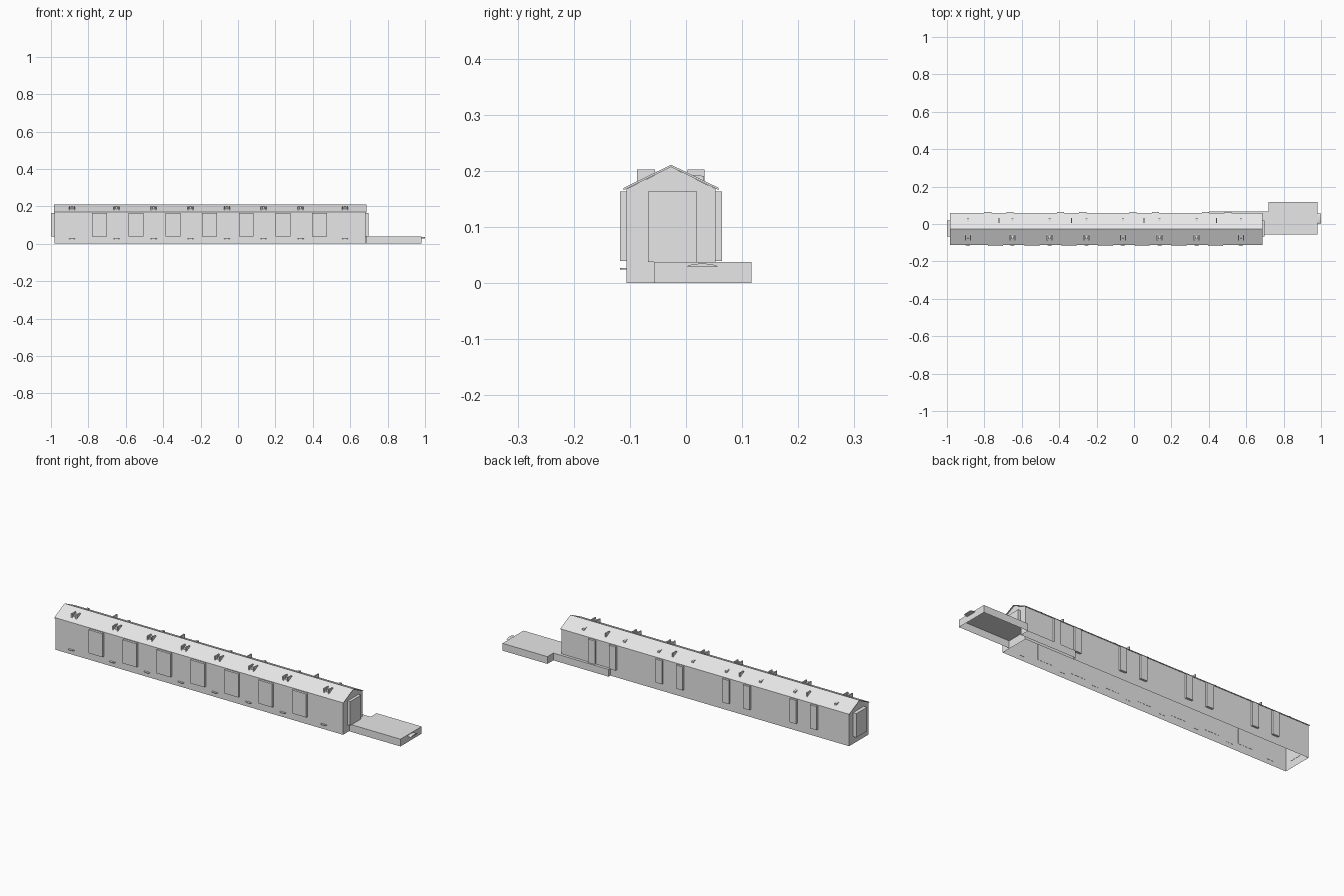
import bpy, bmesh, math

if "Cube" in bpy.data.objects:
    bpy.data.objects.remove(bpy.data.objects["Cube"])

grey = bpy.data.materials.new("plain grey")
grey.diffuse_color = (0.8, 0.8, 0.8, 1)
grey.use_nodes = True
grey.node_tree.nodes["Principled BSDF"].inputs["Base Color"].default_value = grey.diffuse_color


def prism(name, pts, axis, a, b, skip=()):
    """Extrude a 2D outline along an axis; skip holds edge or cap ids left open."""
    def place(p, d):
        return {"x": (d, p[0], p[1]), "y": (p[0], d, p[1]), "z": (p[0], p[1], d)}[axis]
    bm = bmesh.new()
    lo = [bm.verts.new(place(p, a)) for p in pts]
    hi = [bm.verts.new(place(p, b)) for p in pts]
    n = len(pts)
    for i in range(n):
        if i not in skip:
            j = (i + 1) % n
            bm.faces.new((lo[i], lo[j], hi[j], hi[i]))
    if "lo" not in skip:
        bm.faces.new(lo[::-1])
    if "hi" not in skip:
        bm.faces.new(hi)
    bmesh.ops.recalc_face_normals(bm, faces=bm.faces)
    me = bpy.data.meshes.new(name)
    bm.to_mesh(me)
    bm.free()
    me.materials.append(grey)
    ob = bpy.data.objects.new(name, me)
    bpy.context.collection.objects.link(ob)
    return ob


def box(name, x, y, z):
    return prism(name, [(x[0], y[0]), (x[1], y[0]), (x[1], y[1]), (x[0], y[1])], "z", *z)


X0, X1 = -0.981, 0.682        # hall ends
YF, YB, YM = -0.106, 0.053, -0.0265
PEAK, EAVE, HALF = 0.211, 0.170, 0.0845


def roof_z(y):
    return PEAK - abs(y - YM) * (PEAK - EAVE) / HALF


# hall shell with gables, open underneath
prism("hall_walls", [(YF, 0), (YB, 0), (YB, 0.168), (YM, PEAK - 0.004), (YF, 0.168)],
      "x", X0, X1, skip=(0,))

# thin roof slab
t = 0.004
prism("roof", [(YM - HALF, EAVE), (YM, PEAK), (YM + HALF, EAVE),
               (YM + HALF, EAVE - t), (YM, PEAK - t), (YM - HALF, EAVE - t)],
      "x", X0 - 0.004, X1 + 0.005)

# front gates
for i in range(7):
    c = -0.741 + 0.1963 * i
    box(f"front_gate_{i}", (c - 0.04, c + 0.04), (-0.118, YF + 0.001), (0.04, 0.163))

# back doors in pairs, with a roof fin above each pair
for i in range(4):
    c = -0.722 + 0.388 * i
    for s in (-1, 1):
        d = c + s * 0.06
        box(f"back_door_{i}_{s}", (d - 0.019, d + 0.019), (YB - 0.001, 0.064), (0.04, 0.163))
    prism(f"back_roof_fin_{i}", [(0.003, roof_z(0.003) - 0.002), (0.033, roof_z(0.033) - 0.002),
                                 (0.033, 0.203), (0.003, 0.203)], "x", c - 0.003, c + 0.003)

# end gates
box("left_end_gate", (-1.0, X0 + 0.001), (-0.068, 0.02), (0.038, 0.163))
box("right_end_gate", (X1 - 0.001, 0.697), (-0.068, 0.02), (0.038, 0.163))

# lamps: roof brackets, back roof knobs and low front lips share the same spacing
for i, c in enumerate((-0.888, -0.65, -0.451, -0.254, -0.059, 0.137, 0.335, 0.572)):
    for s in (-1, 1):
        prism(f"front_roof_fin_{i}_{s}",
              [(-0.087, roof_z(-0.087) - 0.002), (-0.055, roof_z(-0.055) - 0.002),
               (-0.055, 0.203), (-0.087, 0.203)],
              "x", c + s * 0.013 - 0.003, c + s * 0.013 + 0.003)
    box(f"front_roof_lamp_{i}", (c - 0.005, c + 0.005), (-0.08, -0.064), (0.184, 0.199))
    prism(f"back_roof_knob_{i}", [(0.01, roof_z(0.01) - 0.002), (0.032, roof_z(0.032) - 0.002),
                                  (0.032, 0.191), (0.014, 0.193)], "x", c - 0.006, c + 0.006)
    lip = [(c + 0.017 * math.cos(k * math.pi / 6), YF + 0.001 - 0.013 * math.sin(k * math.pi / 6))
           for k in range(7)]
    prism(f"front_lip_{i}", lip, "z", 0.024, 0.027)

# stepped loading platform, open underneath
prism("platform", [(0.40, 0.052), (0.685, 0.052), (0.685, -0.057), (0.98, -0.057), (0.98, 0.117),
                   (0.72, 0.117), (0.72, 0.068), (0.40, 0.068)], "z", 0, 0.038, skip=("lo",))

# curved lip on the platform end
arc = [(0.029 + 0.027 * math.cos(k * math.pi / 8), 0.029 + 0.006 * math.sin(k * math.pi / 8))
       for k in range(9)]
prism("platform_end_lip", arc, "x", 0.979, 1.0)
